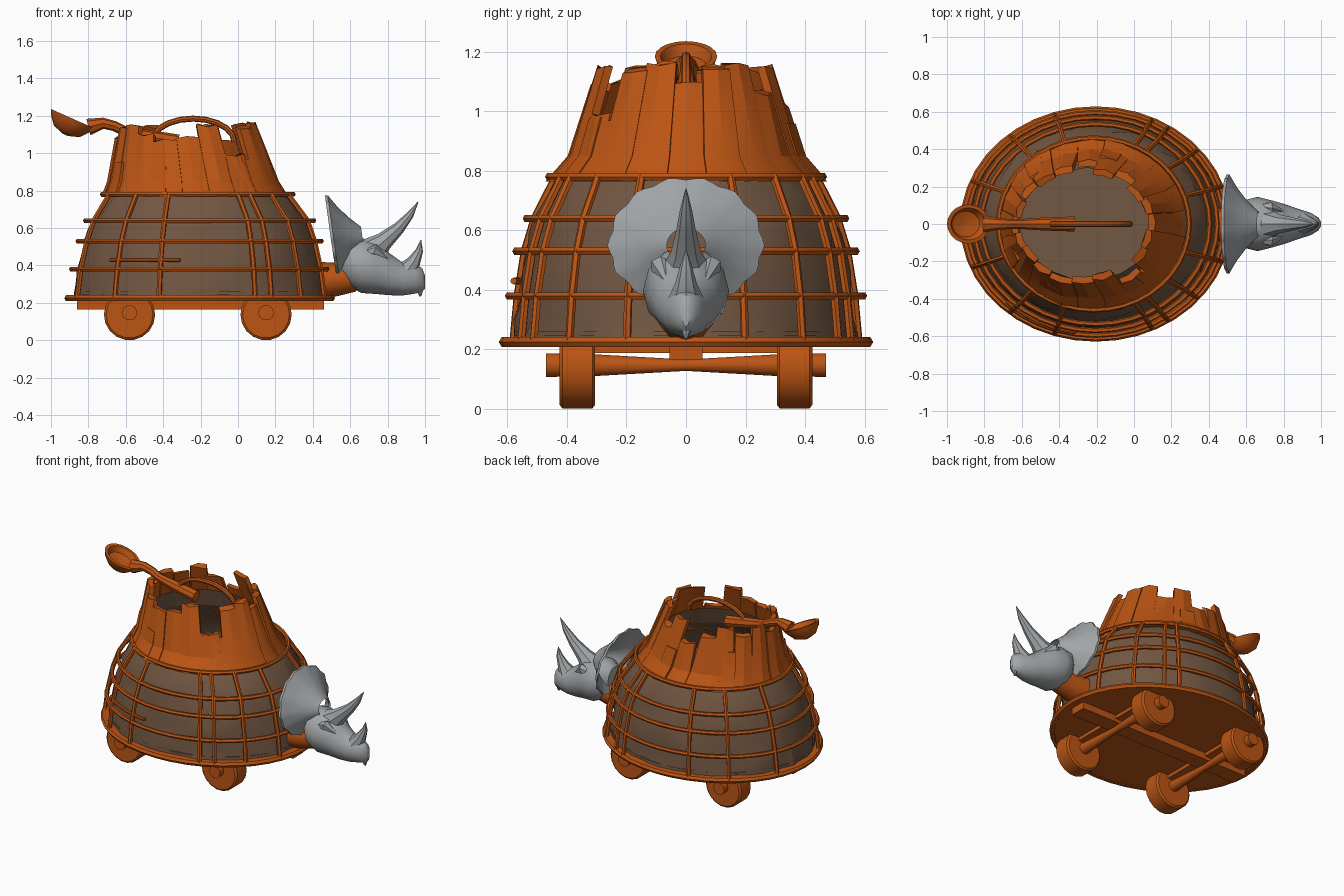
import bpy, bmesh, random
from math import sin, cos, pi, radians
from mathutils import Vector, Matrix

random.seed(4)
if "Cube" in bpy.data.objects:
    bpy.data.objects.remove(bpy.data.objects["Cube"])


def material(name, rgb):
    m = bpy.data.materials.new(name)
    m.use_nodes = True
    m.diffuse_color = (*rgb, 1)
    m.node_tree.nodes["Principled BSDF"].inputs["Base Color"].default_value = (*rgb, 1)
    return m


WOOD = material("orange wood", (0.50, 0.09, 0.007))
HIDE = material("brown hide", (0.17, 0.095, 0.055))
BONE = material("grey bone", (0.36, 0.38, 0.39))


def finish(name, bm, mat, angle=40):
    bmesh.ops.recalc_face_normals(bm, faces=bm.faces)
    me = bpy.data.meshes.new(name)
    bm.to_mesh(me)
    bm.free()
    me.materials.append(mat)
    ob = bpy.data.objects.new(name, me)
    bpy.context.collection.objects.link(ob)
    bpy.ops.object.select_all(action='DESELECT')
    ob.select_set(True)
    bpy.context.view_layer.objects.active = ob
    bpy.ops.object.shade_smooth_by_angle(angle=radians(angle))
    return ob


def loft(name, rings, mat, closed=False, caps=True, angle=40):
    """Skin a list of equal-length rings of points."""
    bm = bmesh.new()
    vs = [[bm.verts.new(p) for p in r] for r in rings]
    n = len(vs[0])
    pairs = list(zip(vs, vs[1:])) + ([(vs[-1], vs[0])] if closed else [])
    for a, b in pairs:
        for i in range(n):
            j = (i + 1) % n
            bm.faces.new((a[i], a[j], b[j], b[i]))
    if caps and not closed:
        bm.faces.new(vs[0])
        bm.faces.new(vs[-1])
    return finish(name, bm, mat, angle)


def tube(name, path, radii, ref, mat, closed=False, sides=8):
    """Round rod along a path; ref is a direction square to the path."""
    path = [Vector(p) for p in path]
    ref, n, rings = Vector(ref), len(path), []
    for i, p in enumerate(path):
        a = path[i - 1] if i or closed else p
        b = path[(i + 1) % n] if i < n - 1 or closed else p
        side = (b - a).cross(ref).normalized()
        r = radii[i] if isinstance(radii, list) else radii
        rings.append([p + r * (cos(2 * pi * k / sides) * side + sin(2 * pi * k / sides) * ref)
                      for k in range(sides)])
    return loft(name, rings, mat, closed)


def box(name, centre, size, mat):
    bm = bmesh.new()
    bmesh.ops.create_cube(bm, size=1, matrix=Matrix.Translation(centre) @ Matrix.Diagonal((*size, 1)))
    return finish(name, bm, mat)


# Basket outline: height, centre x, half length, half width
BODY = [(0.225, -0.205, 0.705, 0.61), (0.38, -0.205, 0.685, 0.595), (0.53, -0.205, 0.65, 0.57),
        (0.64, -0.205, 0.61, 0.535), (0.78, -0.215, 0.51, 0.46)]
CROWN = [(0.77, -0.225, 0.49, 0.46), (0.85, -0.235, 0.45, 0.39), (1.16, -0.27, 0.36, 0.29)]


def at(profile, z, a, scale=1.0, inset=0.0):
    """Point on an elliptical profile at height z and angle a."""
    for lo, hi in zip(profile, profile[1:]):
        if z <= hi[0] or hi is profile[-1]:
            t = (z - lo[0]) / (hi[0] - lo[0])
            c, rx, ry = [l + (h - l) * t for l, h in zip(lo[1:], hi[1:])]
            return Vector((c + (rx * scale - inset) * cos(a), (ry * scale - inset) * sin(a), z))


def ring(profile, z, n, inset=0.0, jitter=0.0):
    return [at(profile, z, 2 * pi * i / n, 1, inset + random.uniform(0, jitter)) for i in range(n)]


# Basket hoops and ribs
for z, *_ in BODY:
    tube("basket_hoop", ring(BODY, z, 40), 0.019 if z < 0.3 else 0.014, (0, 0, 1), WOOD, True, 6)
tube("short_hoop", [at(BODY, 0.43, radians(d)) for d in range(225, 262, 6)], 0.011, (0, 0, 1), WOOD)
for deg in (19, 40, 57, 65, 108, 130, 158):
    for s in (1, -1):
        a = radians(deg) * s
        tube("basket_rib", [at(BODY, b[0], a) for b in BODY], 0.014, (-sin(a), cos(a), 0), WOOD, sides=6)

# Rumpled hide lining behind the hoops and planks
hide = [ring(BODY, z, 48, 0.022, 0.022) for z in (0.23, 0.30, 0.38, 0.46, 0.53, 0.59, 0.64, 0.71, 0.77)]
hide += [ring(CROWN, z, 48, 0.045, 0.01) for z in (0.86, 0.98)]
loft("hide_lining", hide, HIDE, caps=False, angle=25)
loft("hide_floor", [ring(BODY, z, 40, 0.03) for z in (0.245, 0.26)], HIDE)

# Wooden floor and chassis beams
loft("floor", [ring(BODY, z, 40, 0.005) for z in (0.212, 0.24)], WOOD)
box("long_beam", (-0.2, 0, 0.19), (1.32, 0.11, 0.05), WOOD)
for x in (-0.58, 0.15):
    box("cross_beam", (x, 0, 0.203), (0.09, 0.84, 0.03), WOOD)

# Broken plank crown, counter-clockwise from the head end
tops = [1.09, 1.15, 1.16, 1.06, 1.15, 1.02, 1.08, 1.14, 1.10, 1.13,
        1.08, 1.14, 1.15, 1.10, 1.07, 1.08, 1.15, 0.99, 1.14, 1.16]
for i, top in enumerate(tops):
    mid, half = 2 * pi * i / len(tops), pi / len(tops) * random.uniform(0.92, 1.12)
    lift = random.uniform(-0.008, 0.012)
    skew = random.uniform(-0.04, 0.04)
    rings = []
    for z in (0.765, 0.85, top):
        pts = []
        for side, inset in ((-1, 0), (0, -0.008), (1, 0), (1, 0.03), (0, 0.03), (-1, 0.03)):
            tip = random.uniform(-0.012, 0.012) if z == top else 0
            turn = skew if z == top else 0
            pts.append(at(CROWN, z + tip, mid + side * half + turn, 1, inset - lift))
        rings.append(pts)
    loft("crown_plank", rings, WOOD, angle=20)

# Shorter overlapping outer planks
for deg, top in ((302, 0.98), (318, 0.97), (75, 0.96), (130, 1.0), (205, 0.95), (245, 0.93)):
    mid = radians(deg)
    loft("outer_plank", [[at(CROWN, z, mid + s * 0.11, 1, e) for s, e in
                          ((-1, -0.012), (1, -0.018), (1, 0.01), (-1, 0.01))]
                         for z in (0.775, 0.85, top)], WOOD, angle=20)

# Arched handle and catapult spoon
arch = [(-0.27 + 0.17 * 1.3 * cos(pi * t / 10) + 0.03, 0, 1.06 + 0.125 * sin(pi * t / 10)) for t in range(11)]
tube("arched_handle", arch, 0.016, (0, 1, 0), WOOD)
tube("spoon_handle", [(-0.32, 0, 1.06), (-0.48, 0, 1.09), (-0.6, 0, 1.115), (-0.66, 0, 1.145),
                      (-0.72, 0, 1.16), (-0.8, 0, 1.14)], [0.04, 0.035, 0.027, 0.027, 0.03, 0.045],
     (0, 1, 0), WOOD)
tilt = Matrix.Translation((-0.885, 0, 1.185)) @ Matrix.Rotation(radians(24), 4, 'Y')
bowl = [(0.12, -0.095), (0.6, -0.075), (0.9, -0.03), (1, 0), (0.82, 0), (0.65, -0.035), (0.1, -0.05)]
loft("spoon_bowl", [[tilt @ Vector((0.125 * r * cos(2 * pi * k / 20), 0.105 * r * sin(2 * pi * k / 20), h))
                     for k in range(20)] for r, h in bowl], WOOD)

# Wheels and tapered axles
for x in (-0.58, 0.15):
    tube("axle", [(x, y, 0.147) for y in (-0.47, -0.41, -0.3, 0, 0.3, 0.41, 0.47)],
         [0.042, 0.04, 0.038, 0.02, 0.038, 0.04, 0.042], (0, 0, 1), WOOD, sides=10)
    for s in (1, -1):
        tube("wheel", [(x, s * y, 0.137) for y in (0.305, 0.315, 0.415, 0.425)],
             [0.125, 0.137, 0.137, 0.125], (0, 0, 1), WOOD, sides=18)

# Neck
tube("neck", [(0.42, 0, 0.32), (0.52, 0, 0.325), (0.62, 0, 0.34)], [0.10, 0.09, 0.08], (0, 1, 0), WOOD, sides=10)

# Horned skull: x, centre z, half width, half height
skull = [(0.55, 0.42, 0.07, 0.09), (0.6, 0.41, 0.13, 0.135), (0.66, 0.395, 0.145, 0.15),
         (0.74, 0.385, 0.125, 0.145), (0.81, 0.35, 0.105, 0.115), (0.88, 0.325, 0.08, 0.09),
         (0.945, 0.325, 0.06, 0.08), (0.985, 0.32, 0.035, 0.065), (1.0, 0.31, 0.012, 0.035)]
loft("skull", [[(x, w * cos(pi * k / 6), z + h * sin(pi * k / 6) * (1 if k < 6 else 0.95))
                for k in range(12)] for x, z, w, h in skull], BONE, angle=35)
tube("brow_horn", [(0.70, 0, 0.46), (0.78, 0, 0.53), (0.86, 0, 0.60), (0.92, 0, 0.67), (0.963, 0, 0.74)],
     [0.09, 0.05, 0.033, 0.02, 0.002], (0, 1, 0), BONE)
tube("nose_horn", [(0.89, 0, 0.35), (0.94, 0, 0.42), (0.97, 0, 0.48), (0.978, 0, 0.535)],
     [0.07, 0.037, 0.02, 0.002], (0, 1, 0), BONE)
tube("beak_tip", [(0.955, 0, 0.33), (0.972, 0, 0.28), (0.975, 0, 0.235)], [0.035, 0.024, 0.005], (0, 1, 0), BONE)
for s in (1, -1):
    tube("brow_ridge", [(0.68, s * 0.09, 0.47), (0.73, s * 0.085, 0.48), (0.8, s * 0.065, 0.43)],
         [0.015, 0.035, 0.01], (0, 1, 0), BONE, sides=6)

# Scalloped neck frill, swept back towards its edge
N = 56
frill = []
for t, x in ((0.25, 0.665), (0.5, 0.60), (0.75, 0.55), (1, 0.51)):
    r = []
    for k in range(N):
        a = 2 * pi * k / N
        f = t * (1 + (0.025 * cos(14 * a) if t == 1 else 0))
        r.append((x - 0.03 * t * sin(a), 0.258 * f * cos(a), 0.55 + (0.225 if a < pi else 0.20) * f * sin(a)))
    frill.append(r)
frill += [[(x - 0.015, y, z) for x, y, z in r] for r in reversed(frill)]
loft("neck_frill", frill, BONE, closed=True)
